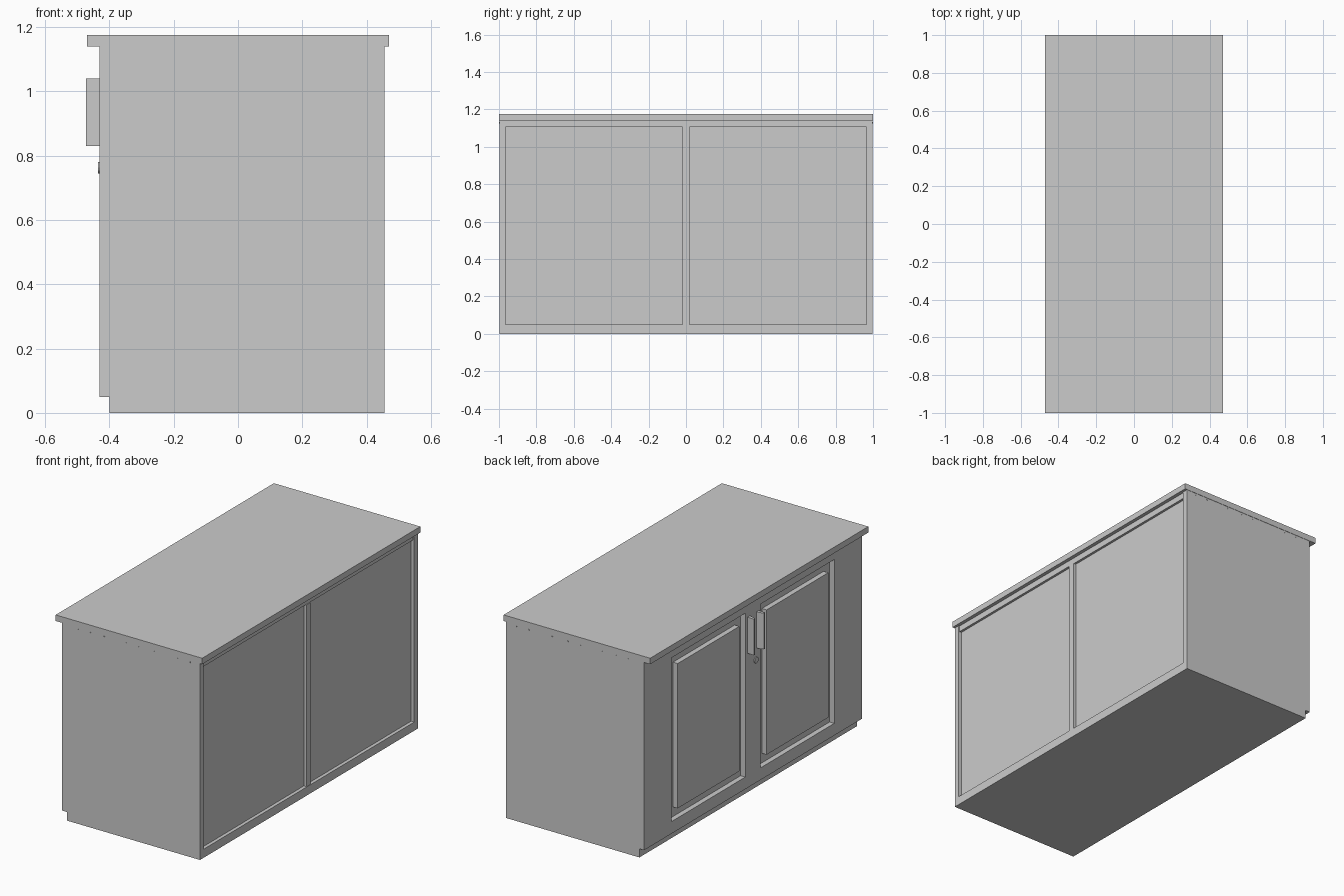
import bpy, bmesh, math

if "Cube" in bpy.data.objects:
    bpy.data.objects.remove(bpy.data.objects["Cube"])

grey = bpy.data.materials.new("plain_grey")
grey.diffuse_color = (0.6, 0.6, 0.6, 1)
grey.use_nodes = True
grey.node_tree.nodes["Principled BSDF"].inputs["Base Color"].default_value = grey.diffuse_color


def finish(name, bm):
    mesh = bpy.data.meshes.new(name)
    bmesh.ops.recalc_face_normals(bm, faces=bm.faces)
    bm.to_mesh(mesh)
    bm.free()
    mesh.materials.append(grey)
    obj = bpy.data.objects.new(name, mesh)
    bpy.context.collection.objects.link(obj)
    return obj


def box(name, x, y, z):
    bm = bmesh.new()
    bmesh.ops.create_cube(bm, size=1)
    for v in bm.verts:
        for i, (lo, hi) in enumerate((x, y, z)):
            v.co[i] = lo if v.co[i] < 0 else hi
    return finish(name, bm)


def prism(name, outline, z0, z1):
    """Extrude an xy outline upwards."""
    bm = bmesh.new()
    face = bm.faces.new([bm.verts.new((x, y, z0)) for x, y in outline])
    top = bmesh.ops.extrude_face_region(bm, geom=[face])["geom"]
    for v in top:
        if isinstance(v, bmesh.types.BMVert):
            v.co.z = z1
    return finish(name, bm)


def disc(name, centre, radius, depth, axis):
    """Short cylinder along the x or y axis."""
    bm = bmesh.new()
    bmesh.ops.create_cone(bm, cap_ends=True, segments=12, radius1=radius,
                          radius2=radius, depth=depth)
    obj = finish(name, bm)
    obj.location = centre
    if axis == "x":
        obj.rotation_euler.y = math.pi / 2
    else:
        obj.rotation_euler.x = math.pi / 2
    return obj


SIDE, FRONT, BODY, BACK = 0.998, -0.43, -0.40, 0.455
TOP = 1.14

# Carcass and countertop
box("cabinet_core", (BODY, 0.435), (-0.965, 0.965), (0, TOP))
box("countertop", (-0.47, 0.47), (-1, 1), (TOP, 1.175))
for s in (-1, 1):
    box("side_panel", (BODY, BACK), sorted((s * 0.965, s * SIDE)), (0, TOP))

# Frame around the two recessed panels
box("bottom_rail", (0.43, BACK), (-0.965, 0.965), (0, 0.05))
box("top_rail", (0.43, 0.449), (-0.965, 0.965), (1.105, TOP))
box("middle_stile", (0.43, 0.453), (-0.018, 0.018), (0.05, 1.105))

# Doors with a square groove around a flat centre field
Z0, Z1 = 0.12, 1.07
for s in (-1, 1):
    def span(a, b):
        return sorted((s * a, s * b))
    box("door_outer_stile", (FRONT, BODY), span(0.745, SIDE), (0.05, TOP))
    box("door_inner_stile", (FRONT, BODY), span(0, 0.07), (0.05, TOP))
    box("door_bottom_rail", (FRONT, BODY), span(0.07, 0.745), (0.05, Z0))
    box("door_top_rail", (FRONT, BODY), span(0.07, 0.745), (Z1, TOP))
    box("door_field", (FRONT, BODY), span(0.125, 0.69), (Z0 + 0.055, Z1 - 0.055))
    # Tapered vertical pull
    prism("door_handle", [(FRONT, s * 0.03), (-0.46, s * 0.036), (-0.472, s * 0.04),
                          (-0.472, s * 0.052), (-0.46, s * 0.052), (FRONT, s * 0.05)],
          0.83, 1.04)
    # Screw heads under the countertop edge
    for x in (-0.33, -0.25, -0.16, -0.02, 0.06, 0.16, 0.31, 0.39):
        disc("screw_head", (x, s * 0.998, 1.13), 0.004, 0.004, "y")

# Lock below the handles
disc("lock", (-0.432, -0.025, 0.763), 0.018, 0.008, "x")
